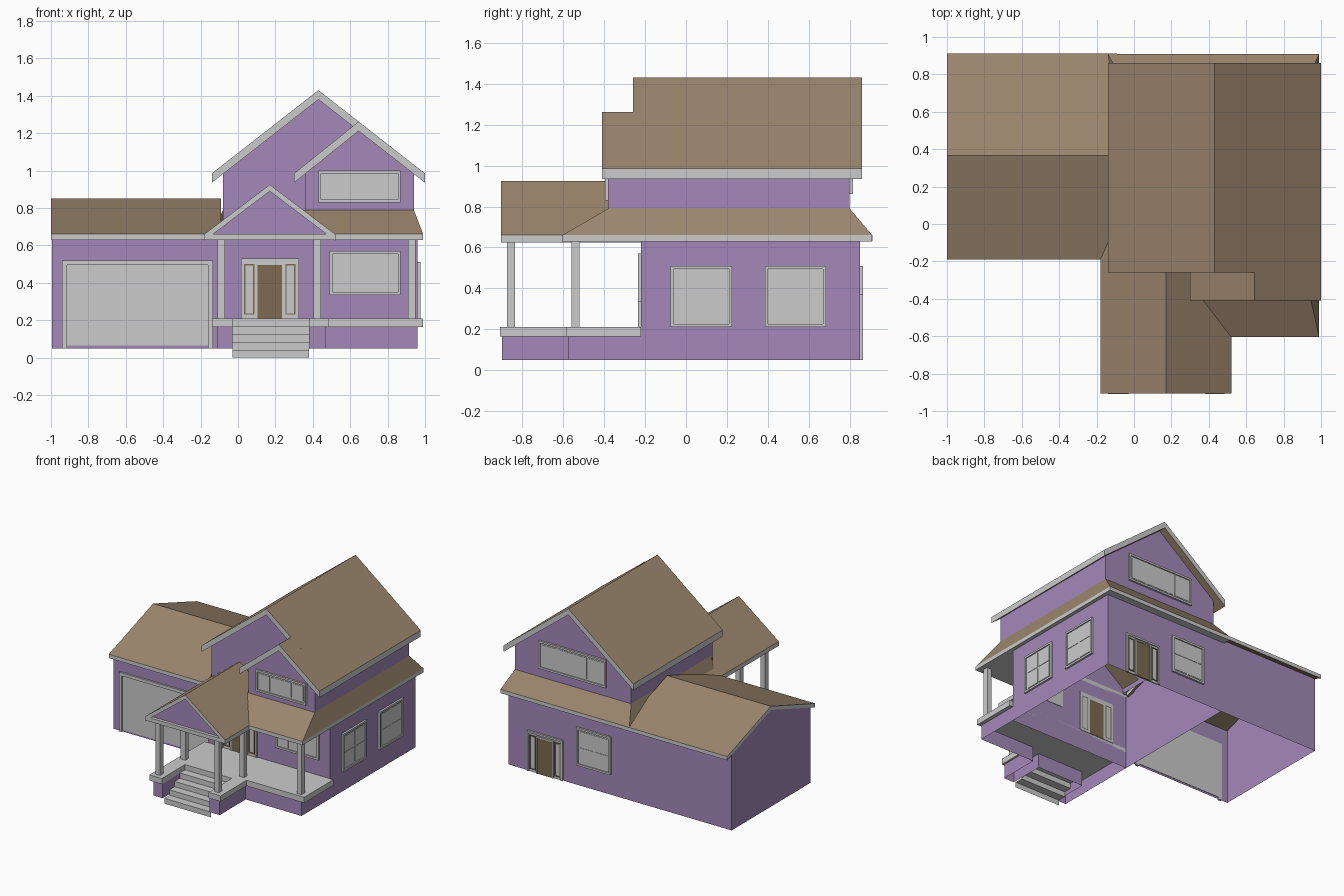
import bpy, bmesh
from mathutils import Vector

if "Cube" in bpy.data.objects:
    bpy.data.objects.remove(bpy.data.objects["Cube"])

def mat(name, r, g, b):
    m = bpy.data.materials.new(name)
    m.diffuse_color = (r, g, b, 1)
    m.use_nodes = True
    m.node_tree.nodes["Principled BSDF"].inputs["Base Color"].default_value = m.diffuse_color
    return m

GREY = None
PURPLE = mat("purple_siding", .37, .25, .49)
BROWN = mat("brown_shingle", .33, .24, .155)
FRAME = mat("dark_grey", .54, .54, .54)
WOOD = mat("door_wood", .2, .145, .08)
LIGHT = mat("light_grey", .8, .8, .8)

def finish(name, bm, mats):
    me = bpy.data.meshes.new(name)
    bm.to_mesh(me)
    bm.free()
    for m in mats:
        if m:
            me.materials.append(m)
    ob = bpy.data.objects.new(name, me)
    bpy.context.collection.objects.link(ob)
    return ob

def paint_roof(bm, soffit):
    # shingles on slopes, grey on the trim; soffit = slot of undersides
    bm.normal_update()
    for f in bm.faces:
        f.material_index = 1 if f.normal.z > .2 else soffit if f.normal.z < -.2 else 0

def place(axis, p, t):
    return {'X': (t, p[0], p[1]), 'Y': (p[0], t, p[1]), 'Z': (p[0], p[1], t)}[axis]

def prism(name, pts, axis, t0, t1, mats=(None,), shell=False, roof=False):
    bm = bmesh.new()
    ends = [[bm.verts.new(place(axis, p, t)) for p in pts] for t in (t0, t1)]
    n = len(pts)
    bm.faces.new(ends[0])
    bm.faces.new(ends[1][::-1])
    for i in range(n):
        j = (i + 1) % n
        bm.faces.new((ends[0][j], ends[0][i], ends[1][i], ends[1][j]))
    bmesh.ops.recalc_face_normals(bm, faces=bm.faces)
    bm.normal_update()
    if shell:  # keep only the upright walls
        bmesh.ops.delete(bm, geom=[f for f in bm.faces if abs(f.normal.z) > .1], context='FACES')
    if roof:
        paint_roof(bm, 1)
    return finish(name, bm, mats)

def roof(name, top, axis, t0, t1, thick):
    pts = top + [(u, z - thick) for u, z in reversed(top)]
    return prism(name, pts, axis, t0, t1, (LIGHT, BROWN), roof=True)

def loft(name, rows, mats=(None,), roofing=False):
    bm = bmesh.new()
    g = [[bm.verts.new(p) for p in r] for r in rows]
    for a, b in zip(g, g[1:]):
        for i in range(len(a) - 1):
            bm.faces.new((a[i], a[i + 1], b[i + 1], b[i]))
    if roofing:
        paint_roof(bm, 0)
    return finish(name, bm, mats)

def boxes(name, items, mats=(None,)):
    # items: (x0, x1, y0, y1, z0, z1, material slot)
    bm = bmesh.new()
    for x0, x1, y0, y1, z0, z1, slot in items:
        vs = bmesh.ops.create_cube(bm, size=1)['verts']
        for v in vs:
            v.co = Vector(((x0 + x1) / 2 + v.co.x * (x1 - x0),
                           (y0 + y1) / 2 + v.co.y * (y1 - y0),
                           (z0 + z1) / 2 + v.co.z * (z1 - z0)))
        for f in {f for v in vs for f in v.link_faces}:
            f.material_index = slot
    return finish(name, bm, mats)

def on_wall(face, at, u0, u1, z0, z1, d, slot):
    # box standing out from a wall by depth d
    if face == 'front':
        return (u0, u1, at - d, at + .004, z0, z1, slot)
    if face == 'back':
        return (u0, u1, at - .004, at + d, z0, z1, slot)
    return (at - .004, at + d, u0, u1, z0, z1, slot)

def border(face, at, u0, u1, z0, z1, w, d, slot, sill=True):
    out = [on_wall(face, at, u0, u0 + w, z0, z1, d, slot),
           on_wall(face, at, u1 - w, u1, z0, z1, d, slot),
           on_wall(face, at, u0 + w, u1 - w, z1 - w, z1, d, slot)]
    if sill:
        out.append(on_wall(face, at, u0 + w, u1 - w, z0, z0 + w, d, slot))
    return out

def window(name, face, at, u0, u1, z0, z1, cols, rows=1):
    items = [on_wall(face, at, u0, u1, z0, z1, .006, 0)]
    items += border(face, at, u0, u1, z0, z1, .015, .015, 0)
    gap = .012
    wide = u1 - u0 - .03 - gap * (len(cols) + 1)
    high = (z1 - z0 - .03 - gap * (rows + 1)) / rows
    u = u0 + .015 + gap
    for c in cols:
        w = wide * c / sum(cols)
        for r in range(rows):
            z = z0 + .015 + gap + r * (high + gap)
            items.append(on_wall(face, at, u, u + w, z, z + high, .009, 1))
        u += w + gap
    boxes(name, items, (FRAME, LIGHT))

def entry(name, face, at, u0, z0):
    u1, z1 = u0 + .31, z0 + .32
    items = [on_wall(face, at, u0, u1, z0, z1, .006, 0)]
    items += border(face, at, u0, u1, z0, z1, .014, .014, 0, sill=False)
    items.append(on_wall(face, at, u0 + .09, u0 + .22, z0, z0 + .285, .01, 2))
    items += border(face, at, u0 + .08, u0 + .23, z0, z0 + .295, .01, .014, 0, sill=False)
    for s in (u0 + .018, u0 + .238):
        items.append(on_wall(face, at, s + .01, s + .044, z0 + .03, z0 + .28, .009, 1))
        items += border(face, at, s, s + .054, z0 + .02, z0 + .29, .007, .012, 2)
    boxes(name, items, (FRAME, LIGHT, WOOD))

# Walls (hollow, open underneath)
prism("ground_floor_walls", [(-.11, -.22), (.96, -.22), (.96, .85), (-.11, .85)],
      'Z', .05, .64, (PURPLE,), shell=True)
prism("garage_walls", [(-.135, .05), (-.135, .65), (.365, .835), (.85, .65), (.85, .05)],
      'X', -.995, -.11, (PURPLE,), shell=True)
prism("upper_walls", [(-.08, .66), (-.08, .99), (.43, 1.39), (.94, .99), (.94, .66)],
      'Y', -.22, .80, (PURPLE,), shell=True)
prism("upper_bay_walls", [(.36, .66), (.36, .99), (.645, 1.22), (.94, .99), (.94, .66)],
      'Y', -.38, -.22, (PURPLE,), shell=True)

# Roofs
roof("main_roof", [(-.14, .985), (.43, 1.43), (1, .985)], 'Y', -.26, .86, .05)
roof("bay_roof_right", [(.645, 1.262), (1, .985)], 'Y', -.41, -.26, .05)
roof("bay_roof_left", [(.30, .985), (.645, 1.262)], 'Y', -.41, -.22, .05)
roof("garage_roof", [(-.19, .66), (.365, .85), (.912, .66)], 'X', -1, -.09, .03)
roof("porch_roof", [(-.18, .66), (.17, .925), (.52, .66)], 'Y', -.905, -.05, .035)
prism("porch_gable", [(-.14, .655), (.17, .895), (.48, .655)], 'Y', -.88, -.87, (PURPLE,))
boxes("porch_soffit", [(-.18, .52, -.905, -.22, .63, .66, 0)])

# Skirt roof around the upper floor
inner = [(.34, -.38), (.94, -.38), (.94, .80), (-.08, .80), (-.08, -.2)]
outer = [(.34, -.605), (.99, -.605), (.99, .91), (-.14, .91), (-.14, -.17)]
wall = [(.34, -.22), (.96, -.22), (.96, .85), (-.11, .85), (-.11, -.17)]
loft("skirt_roof", [[(x, y, z) for x, y in ring] for ring, z in
                    ((wall, .63), (outer, .63), (outer, .66), (inner, .79))],
     (LIGHT, BROWN), roofing=True)

# Porch with a notch for the steps
prism("porch_floor", [(-.14, -.91), (-.03, -.91), (-.03, -.62), (.38, -.62), (.38, -.91),
                      (.485, -.91), (.485, -.585), (.99, -.585), (.99, -.22), (-.14, -.22)],
      'Z', .165, .21, (FRAME,))
prism("porch_base", [(-.11, -.9), (-.03, -.9), (-.03, -.62), (.38, -.62), (.38, -.9),
                     (.47, -.9), (.47, -.575), (.96, -.575), (.96, -.22), (-.11, -.22)],
      'Z', .05, .165, (PURPLE,), shell=True)
steps = []
for i in range(5):
    y = -.88 + .065 * i
    steps += [(y, .042 * i), (y, .042 * (i + 1))]
loft("front_steps", [[(x, y, z) for y, z in steps] for x in (.38, -.03)])
for i, (x, y) in enumerate([(-.09, -.855), (.425, -.855), (-.09, -.54), (.425, -.54), (.93, -.54)]):
    boxes(f"porch_column_{i + 1}", [(x - .02, x + .02, y - .02, y + .02, .21, .635, 0)])

# Garage door
boxes("garage_door",
      [on_wall('front', -.135, -.92, -.16, .065, .5, .004, 0)]
      + border('front', -.135, -.94, -.135, .05, .52, .025, .014, 1, sill=False),
      (FRAME, LIGHT))

# Doors and windows
entry("front_door", 'front', -.22, .015, .21)
entry("back_door", 'back', .85, .48, .05)
window("front_lower_window", 'front', -.22, .49, .87, .335, .57, (1, 1.6, 1))
window("front_upper_window", 'front', -.38, .43, .87, .83, 1.0, (1, 1.9, 1))
window("back_upper_window", 'back', .80, .135, .725, .86, 1.08, (1, 1.9, 1))
window("back_lower_window", 'back', .85, .06, .36, .21, .51, (1, 1), 2)
for i, y in enumerate((-.075, .385)):
    window(f"side_window_{i + 1}", 'right', .96, y, y + .3, .21, .51, (1, 1), 2)
